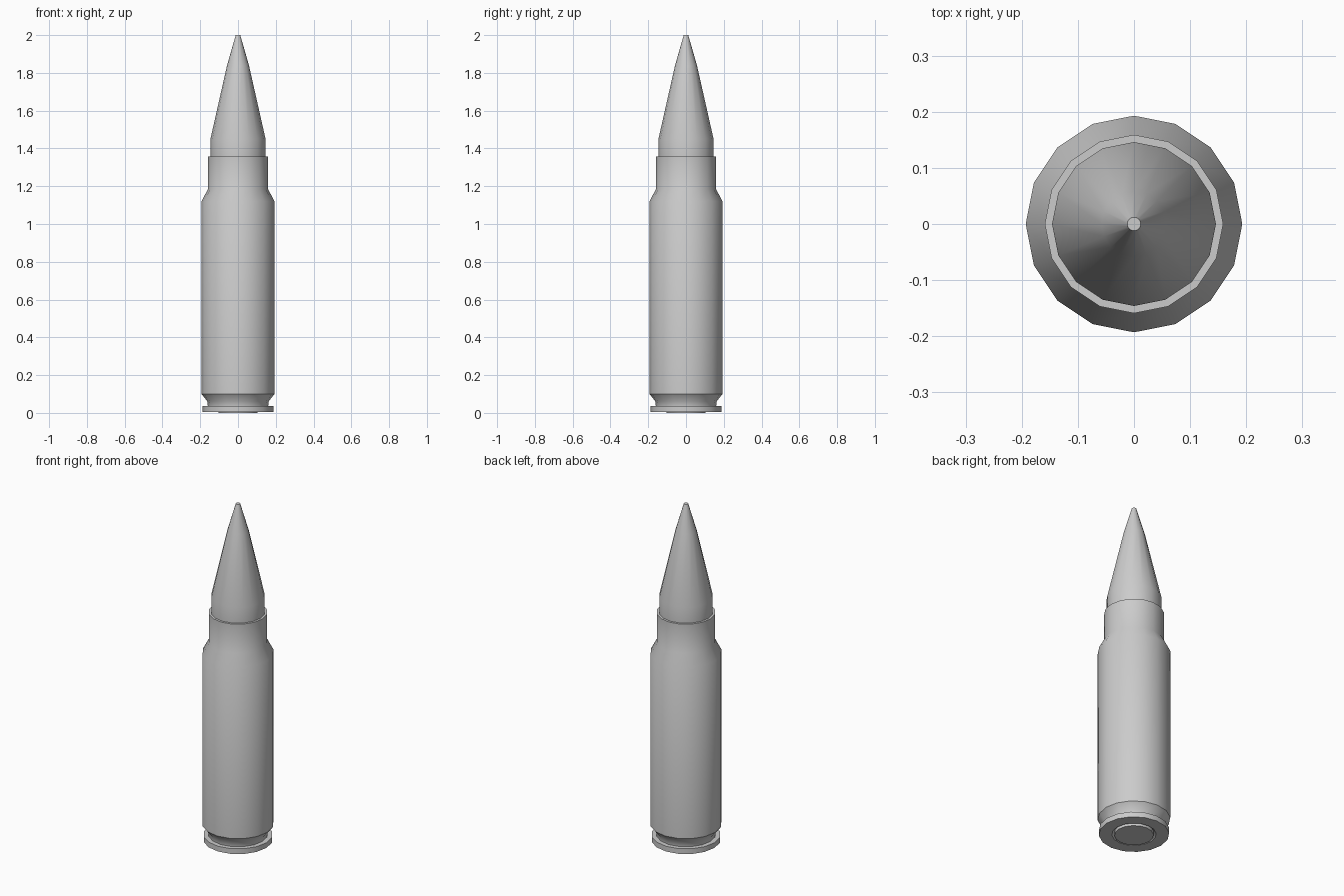
import bpy, bmesh, math

if "Cube" in bpy.data.objects:
    bpy.data.objects.remove(bpy.data.objects["Cube"])

SIDES = 16


def lathe(name, profile, cap_start=False, cap_end=False):
    """Revolve (radius, z) points around z; profile runs bottom to top outside."""
    bm = bmesh.new()
    rings = []
    for r, z in profile:
        rings.append([bm.verts.new((r * math.cos(2 * math.pi * i / SIDES),
                                    r * math.sin(2 * math.pi * i / SIDES), z))
                      for i in range(SIDES)])
    for low, high in zip(rings, rings[1:]):
        for i in range(SIDES):
            j = (i + 1) % SIDES
            bm.faces.new((low[i], low[j], high[j], high[i]))
    if cap_start:
        bm.faces.new(rings[0][::-1])
    if cap_end:
        bm.faces.new(rings[-1])
    mesh = bpy.data.meshes.new(name)
    bm.to_mesh(mesh)
    bm.free()
    obj = bpy.data.objects.new(name, mesh)
    bpy.context.collection.objects.link(obj)
    bpy.ops.object.select_all(action='DESELECT')
    obj.select_set(True)
    bpy.context.view_layer.objects.active = obj
    bpy.ops.object.shade_smooth_by_angle(angle=math.radians(35))
    return obj


# Case: primer pocket wall, rim, extraction groove, body, shoulder, neck, mouth
lathe("case", [
    (0.105, 0.018), (0.118, 0.006), (0.187, 0.006), (0.187, 0.037),
    (0.160, 0.037), (0.163, 0.062), (0.193, 0.10), (0.193, 1.12),
    (0.159, 1.185), (0.159, 1.357), (0.146, 1.357),
])

# Primer set in the base
lathe("primer", [(0.104, 0.0), (0.105, 0.018)], cap_start=True)

# Pointed bullet seated in the neck
lathe("bullet", [
    (0.146, 1.357), (0.146, 1.45), (0.058, 1.84), (0.012, 2.0),
], cap_end=True)
